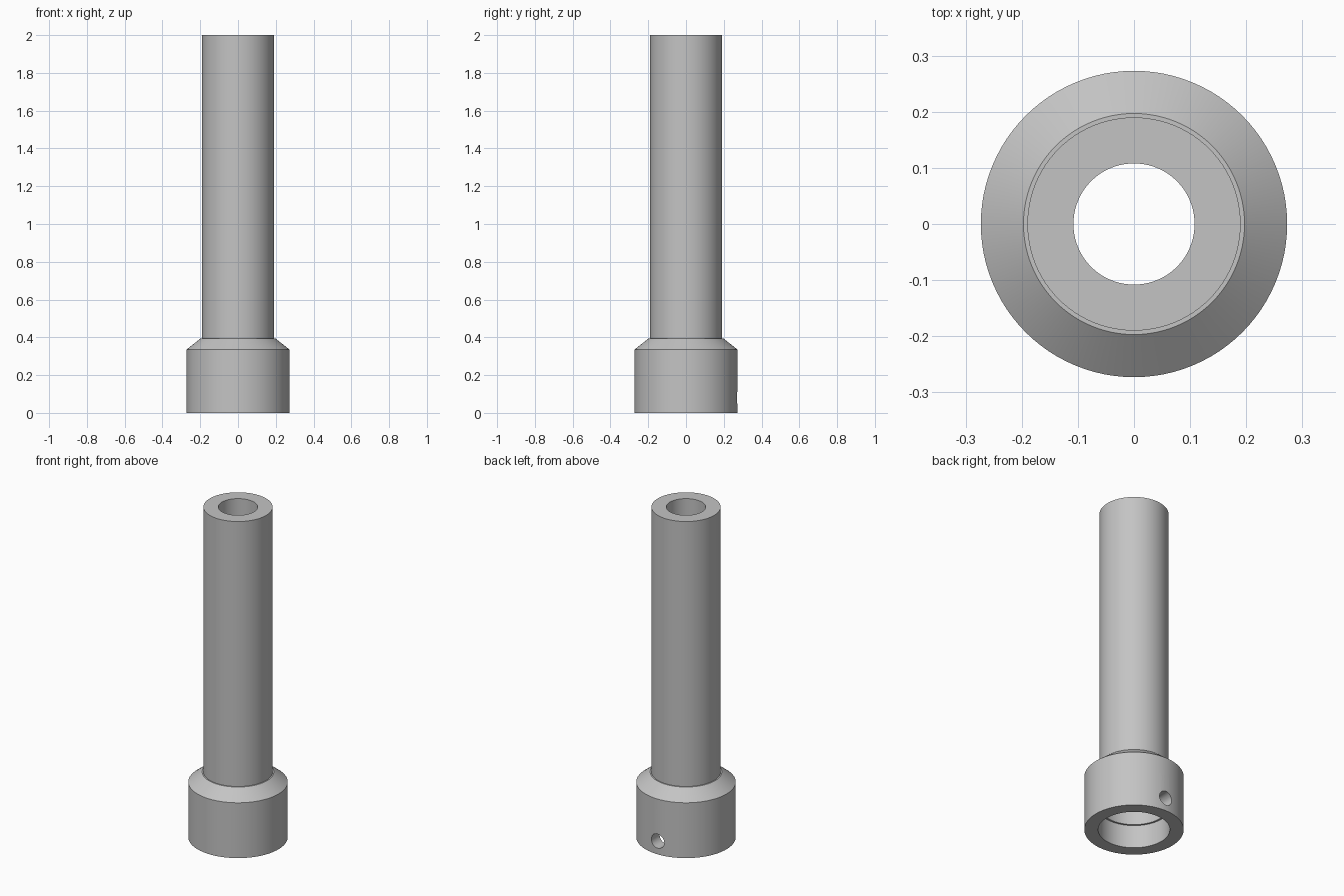
import bpy
import math

cube = bpy.data.objects.get("Cube")
if cube:
    bpy.data.objects.remove(cube, do_unlink=True)

SEGMENTS = 96

grey = bpy.data.materials.new("plain_grey")
grey.use_nodes = True
colour = (0.55, 0.55, 0.55, 1)
grey.diffuse_color = colour
grey.node_tree.nodes["Principled BSDF"].inputs["Base Color"].default_value = colour


def lathe(name, profile):
    """Revolve a closed (radius, height) profile around z."""
    count = len(profile)
    verts, faces = [], []
    for s in range(SEGMENTS):
        a = math.tau * s / SEGMENTS
        verts += [(r * math.cos(a), r * math.sin(a), z) for r, z in profile]
        here, there = s * count, (s + 1) % SEGMENTS * count
        for i in range(count):
            j = (i + 1) % count
            faces.append((here + i, there + i, there + j, here + j))
    mesh = bpy.data.meshes.new(name)
    mesh.from_pydata(verts, [], faces)
    mesh.materials.append(grey)
    obj = bpy.data.objects.new(name, mesh)
    bpy.context.collection.objects.link(obj)
    return obj


# Hollow tube with a wider chamfered collar and a stepped socket underneath
body = lathe("collared_tube", [
    (0.197, 0), (0.273, 0), (0.273, 0.335), (0.197, 0.395), (0.19, 0.395),
    (0.19, 2), (0.108, 2), (0.108, 0.335),
    (0.186, 0.335), (0.186, 0.14), (0.197, 0.14),
])

# Set-screw hole through the back wall of the collar
bpy.ops.mesh.primitive_cylinder_add(
    vertices=32, radius=0.043, depth=0.25,
    location=(0, 0.25, 0.08), rotation=(math.pi / 2, 0, 0))
cutter = bpy.context.object
cutter.name = "screw_hole_cutter"
cutter.data.materials.append(grey)
cutter.hide_render = True

hole = body.modifiers.new("screw_hole", "BOOLEAN")
hole.operation = "DIFFERENCE"
hole.solver = "EXACT"
hole.object = cutter

bpy.ops.object.select_all(action="DESELECT")
body.select_set(True)
bpy.context.view_layer.objects.active = body
bpy.ops.object.modifier_apply(modifier=hole.name)
bpy.data.objects.remove(cutter, do_unlink=True)
bpy.ops.object.shade_smooth_by_angle(angle=math.radians(25))
